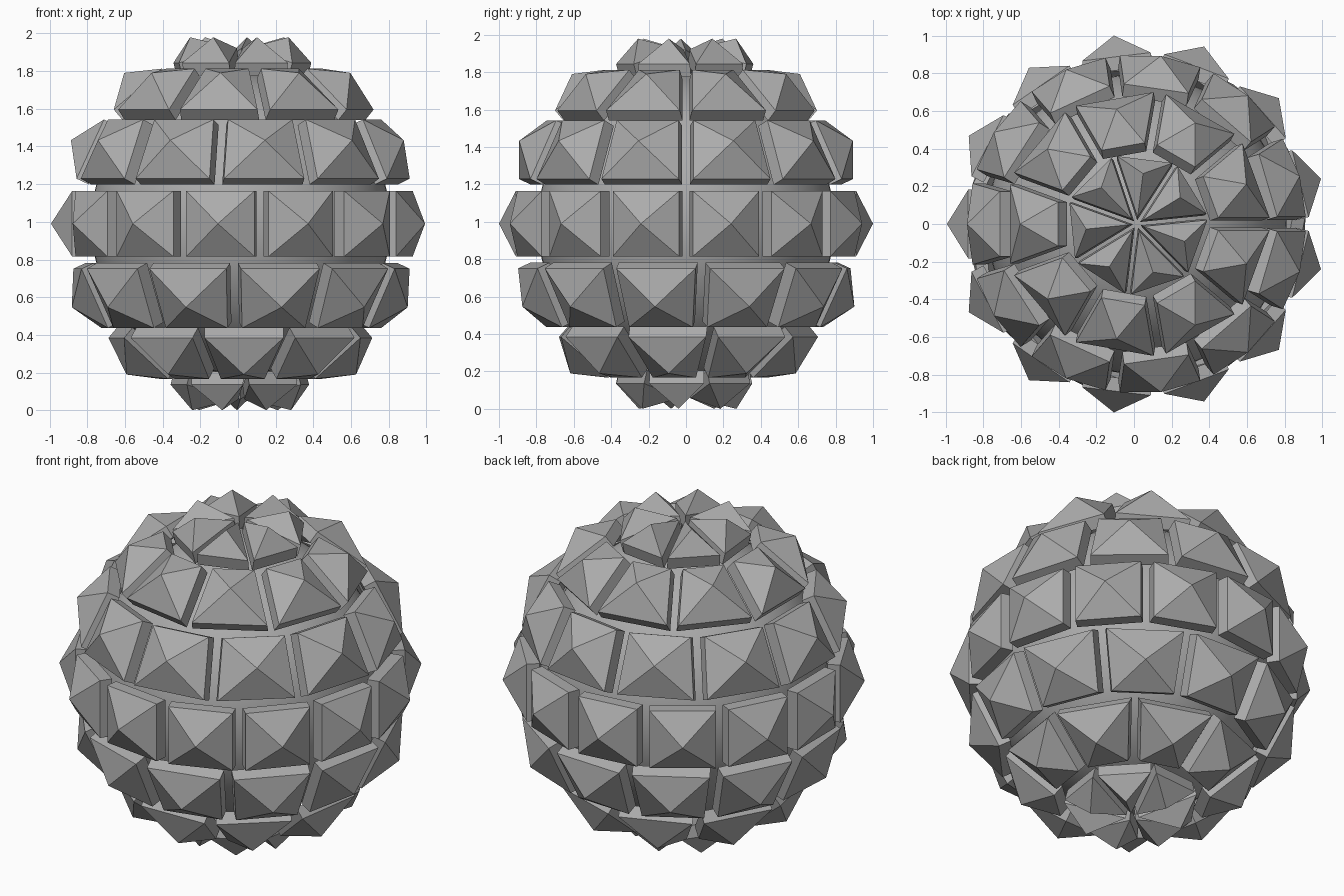
import bpy, bmesh
from math import sin, cos, pi
from mathutils import Vector

if "Cube" in bpy.data.objects:
    bpy.data.objects.remove(bpy.data.objects["Cube"])

CENTRE = Vector((0.0147, 0, 0.99))
R = 0.80                            # radius of the shell the plates are cut from
BASE, RIM, TIP = 0.065, 0.137, 0.25  # heights above the shell along each plate normal
SHRINK = 0.98                       # slight inset of every plate outline

grey = bpy.data.materials.new("dark_grey")
grey.diffuse_color = (0.41, 0.41, 0.41, 1)
grey.use_nodes = True
grey.node_tree.nodes["Principled BSDF"].inputs["Base Color"].default_value = grey.diffuse_color

# Smooth inner core
bpy.ops.mesh.primitive_uv_sphere_add(segments=64, ring_count=32, radius=0.795, location=CENTRE)
core = bpy.context.object
core.name = "core_sphere"
core.data.materials.append(grey)
bpy.ops.object.shade_smooth()


def on_sphere(lat, lon):
    return Vector((cos(lat) * cos(lon), cos(lat) * sin(lon), sin(lat))) * R


def add_plate(bm, corners):
    """Thick floating plate with a pyramid on its outer face."""
    n = len(corners)
    mid = sum(corners, Vector()) / n
    normal = (corners[1] - corners[0]).cross(corners[2] - corners[0]).normalized()
    if normal.dot(mid) < 0:
        normal = -normal
    corners = [mid + (c - mid) * SHRINK for c in corners]
    base = [bm.verts.new(c + normal * BASE) for c in corners]
    rim = [bm.verts.new(c + normal * RIM) for c in corners]
    tip = bm.verts.new(mid + normal * TIP)
    bm.faces.new(base[::-1])
    for i in range(n):
        j = (i + 1) % n
        bm.faces.new((base[i], base[j], rim[j], rim[i]))
        bm.faces.new((rim[i], rim[j], tip))


def plate_ring(name, row, count, spin):
    step = pi / 7
    lo, hi = (row - 0.5) * step, (row + 0.5) * step
    bm = bmesh.new()
    for k in range(count):
        a = spin + 2 * pi * k / count
        b = a + 2 * pi / count
        if row == 3:      # three-sided plates meet at the poles
            corners = [on_sphere(lo, a), on_sphere(lo, b), Vector((0, 0, R))]
        elif row == -3:
            corners = [on_sphere(hi, b), on_sphere(hi, a), Vector((0, 0, -R))]
        else:
            corners = [on_sphere(lo, a), on_sphere(lo, b), on_sphere(hi, b), on_sphere(hi, a)]
        add_plate(bm, corners)
    bmesh.ops.recalc_face_normals(bm, faces=bm.faces)
    mesh = bpy.data.meshes.new(name)
    bm.to_mesh(mesh)
    bm.free()
    mesh.materials.append(grey)
    ob = bpy.data.objects.new(name, mesh)
    ob.location = CENTRE
    bpy.context.collection.objects.link(ob)


# Seven rings of studs: name, row, twist in radians
rings = [("top_cap_studs", 3, 0.1), ("upper_studs", 2, 0), ("upper_middle_studs", 1, 0),
         ("equator_studs", 0, 0), ("lower_middle_studs", -1, 0.1),
         ("lower_studs", -2, 0.2), ("bottom_cap_studs", -3, 0.3)]
for name, row, twist in rings:
    plate_ring(name, row, 13 - 2 * abs(row), twist)
